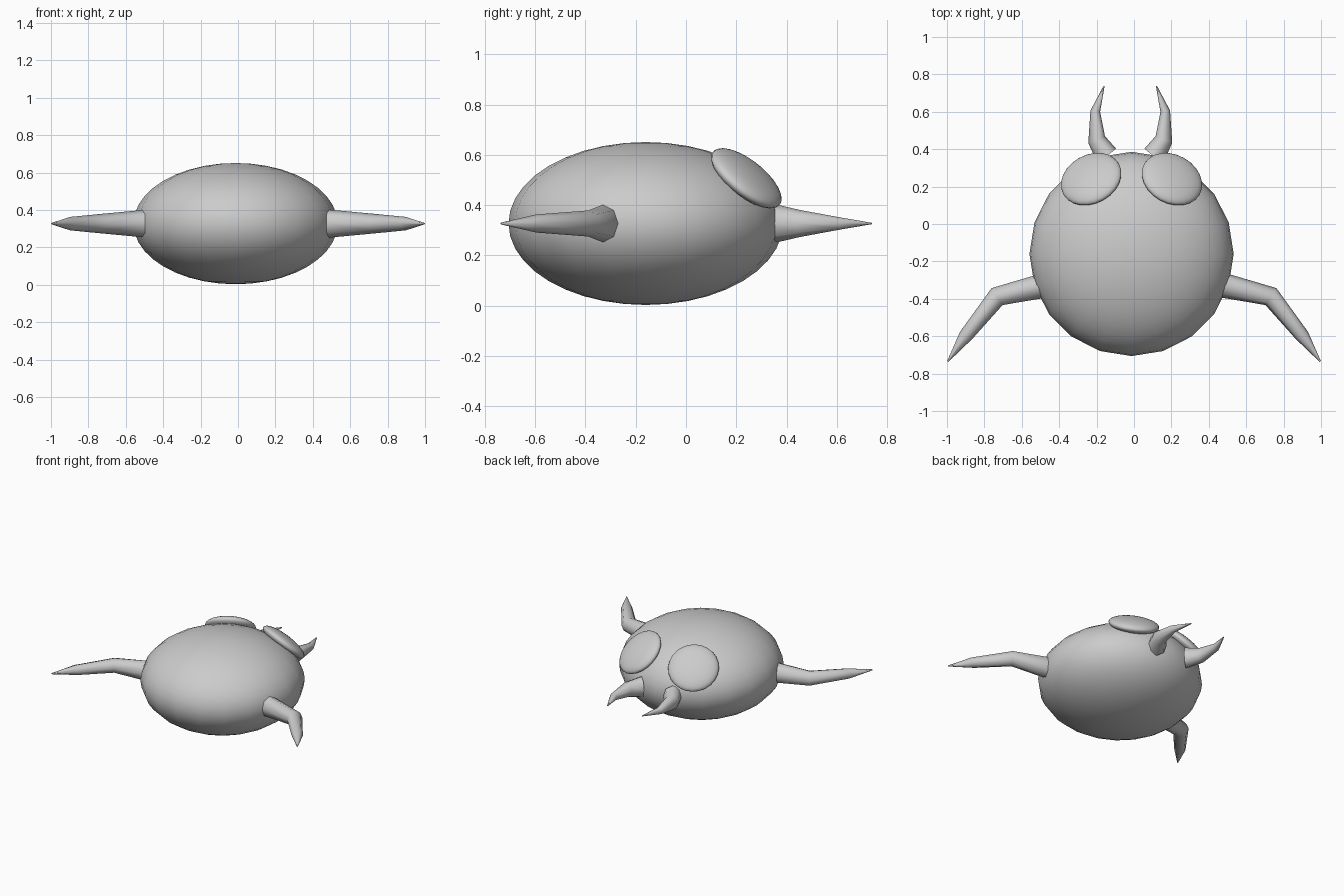
import bpy, bmesh, math
from mathutils import Vector, Matrix

if "Cube" in bpy.data.objects:
    bpy.data.objects.remove(bpy.data.objects["Cube"])

CX, CY, CZ = -0.013, -0.16, 0.327


def finish(bm, name, angle=180):
    bmesh.ops.recalc_face_normals(bm, faces=bm.faces)
    me = bpy.data.meshes.new(name)
    bm.to_mesh(me)
    bm.free()
    ob = bpy.data.objects.new(name, me)
    bpy.context.collection.objects.link(ob)
    bpy.ops.object.select_all(action='DESELECT')
    ob.select_set(True)
    bpy.context.view_layer.objects.active = ob
    bpy.ops.object.shade_smooth_by_angle(angle=math.radians(angle))
    return ob


def ellipsoid(name, center, radii, normal, segs, rings):
    rot = Vector((0, 0, 1)).rotation_difference(Vector(normal)).to_matrix().to_4x4()
    mat = Matrix.Translation(center) @ rot @ Matrix.Diagonal((*radii, 1))
    bm = bmesh.new()
    bmesh.ops.create_uvsphere(bm, u_segments=segs, v_segments=rings, radius=1, matrix=mat)
    return finish(bm, name)


def limb(name, rings, side, offset, sides=8):
    # rings: (x, y, tangent angle in the xy plane, side radius, vertical radius)
    bm = bmesh.new()
    loops = []
    for x, y, ang, rw, rz in rings:
        a = math.radians(ang)
        across = Vector((-math.sin(a), math.cos(a), 0))
        loop = []
        for i in range(sides):
            t = 2 * math.pi * i / sides
            p = Vector((x, y, CZ)) + across * rw * math.cos(t) + Vector((0, 0, rz * math.sin(t)))
            loop.append(bm.verts.new((offset + side * p.x, p.y, p.z)))
        loops.append(loop)
    for a, b in zip(loops, loops[1:]):
        for i in range(sides):
            j = (i + 1) % sides
            bm.faces.new((a[i], a[j], b[j], b[i]))
    bm.faces.new(loops[0])
    bm.faces.new(loops[-1])
    return finish(bm, name, 60)


# Squashed round body
ellipsoid("body", (CX, CY, CZ), (0.546, 0.546, 0.324), (0, 0, 1), 20, 20)

arm = [(0.485, -0.33, -14, 0.066, 0.075), (0.732, -0.388, -33, 0.054, 0.052),
       (0.897, -0.595, -60, 0.038, 0.036), (0.996, -0.735, -58, 0.004, 0.004)]
horn = [(0.125, 0.362, 50, 0.064, 0.075), (0.180, 0.452, 68, 0.048, 0.054),
        (0.187, 0.603, 98, 0.026, 0.026), (0.140, 0.738, 110, 0.003, 0.003)]

for side, word in ((-1, "left"), (1, "right")):
    # Flattened eyes lying on the body surface
    ellipsoid(word + "_eye", (CX + side * 0.216, 0.24, 0.507), (0.17, 0.17, 0.05),
              (side * 0.323, 0.589, 0.741), 24, 16)
    # Bent side arms and front pincers
    limb(word + "_arm", arm, side, 0)
    limb(word + "_pincer", horn, side, -0.02)
